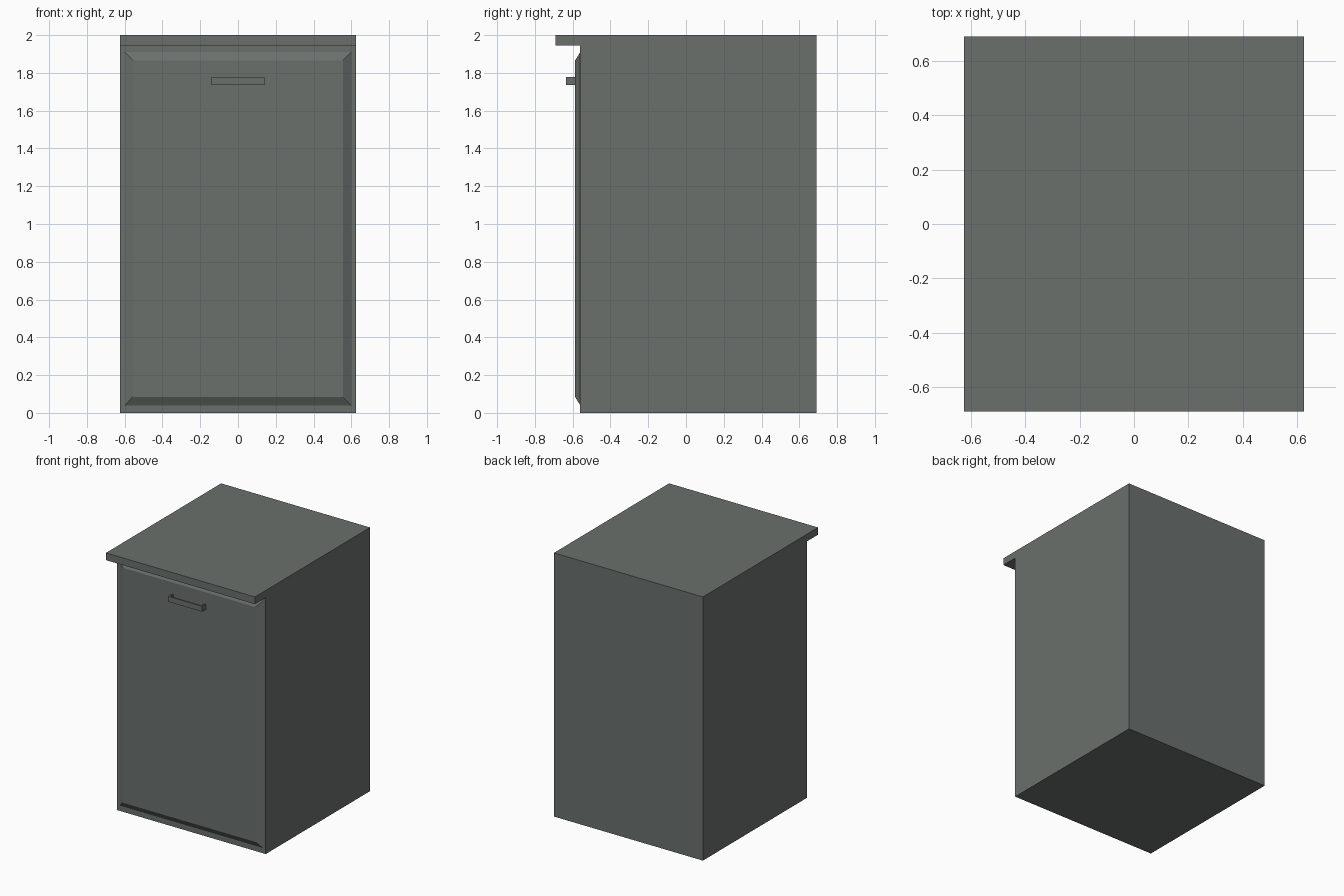
import bpy, bmesh

if "Cube" in bpy.data.objects:
    bpy.data.objects.remove(bpy.data.objects["Cube"])

# Single grey-green finish
grey = bpy.data.materials.new("grey_green")
grey.diffuse_color = (0.142, 0.162, 0.151, 1.0)
grey.use_nodes = True
grey.node_tree.nodes["Principled BSDF"].inputs["Base Color"].default_value = grey.diffuse_color


def block(name, x, y, z, front_inset=0.0):
    """Box from (min, max) ranges; front (-y) face can be inset to make a bevel."""
    bm = bmesh.new()
    bmesh.ops.create_cube(bm, size=1.0)
    for v in bm.verts:
        inset = front_inset if v.co.y < 0 else 0.0
        co = []
        for c, (lo, hi), shrink in zip(v.co, (x, y, z), (inset, 0.0, inset)):
            co.append(lo + shrink if c < 0 else hi - shrink)
        v.co = co
    mesh = bpy.data.meshes.new(name)
    bm.to_mesh(mesh)
    bm.free()
    mesh.materials.append(grey)
    obj = bpy.data.objects.new(name, mesh)
    bpy.context.collection.objects.link(obj)
    return obj


# Cabinet carcass and overhanging worktop
block("cabinet_body", (-0.625, 0.625), (-0.56, 0.69), (0.0, 1.945))
block("worktop", (-0.625, 0.625), (-0.69, 0.69), (1.945, 2.0))

# Door panel with bevelled border
block("door", (-0.6, 0.6), (-0.587, -0.56), (0.04, 1.91), front_inset=0.044)

# Bracket handle: front bar and two end posts
block("handle_bar", (-0.131, 0.131), (-0.634, -0.622), (1.737, 1.778))
for side, x in (("left", (-0.141, -0.131)), ("right", (0.131, 0.141))):
    block("handle_post_" + side, x, (-0.634, -0.587), (1.737, 1.778))
